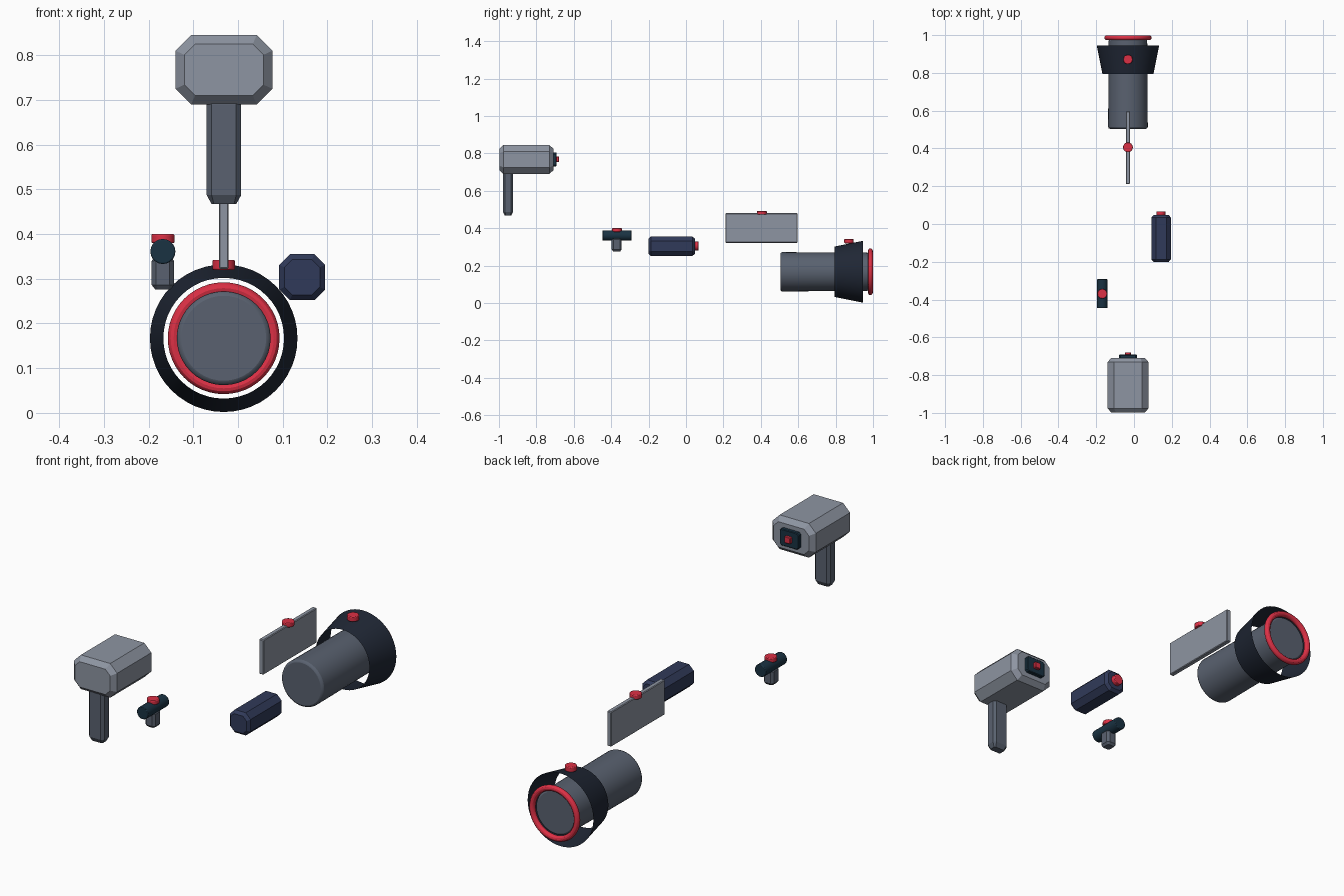
import bpy, bmesh
from math import pi, radians
from mathutils import Vector

if "Cube" in bpy.data.objects:
    bpy.data.objects.remove(bpy.data.objects["Cube"])

def mat(name, rgb):
    m = bpy.data.materials.new(name)
    m.diffuse_color = (*rgb, 1)
    m.use_nodes = True
    m.node_tree.nodes["Principled BSDF"].inputs["Base Color"].default_value = m.diffuse_color
    return m

RED = mat("red", (0.72, 0.03, 0.06))
NAVY = mat("navy", (0.03, 0.042, 0.10))
BLACK = mat("near_black", (0.014, 0.02, 0.035))
TEAL = mat("dark_teal", (0.01, 0.032, 0.055))
LIGHT = mat("light_grey", (0.27, 0.30, 0.36))
DARK = mat("dark_grey", (0.10, 0.12, 0.16))

def finish(ob, name, material, smooth=False):
    ob.name = name
    ob.data.materials.append(material)
    if smooth:
        bpy.ops.object.select_all(action='DESELECT')
        ob.select_set(True)
        bpy.context.view_layer.objects.active = ob
        bpy.ops.object.shade_smooth_by_angle(angle=radians(30))
    return ob

def prism(name, lo, hi, axis, chamfer, inset, depth, material):
    """Eight-sided bar along an axis (1 = y, 2 = z) with bevelled ends."""
    lo, hi = Vector(lo), Vector(hi)
    mid, half = (lo + hi) / 2, (hi - lo) / 2
    other = 2 if axis == 1 else 1
    bm = bmesh.new()
    rings = []
    length = half[axis]
    for t, d in ((-length, inset), (-length + depth, 0),
                 (length - depth, 0), (length, inset)):
        a, b = half[0] - d, half[other] - d
        c = max(chamfer - 0.55 * d, 0.001)
        ring = []
        for u, v in ((a, b - c), (a - c, b), (c - a, b), (-a, b - c),
                     (-a, c - b), (c - a, -b), (a - c, -b), (a, c - b)):
            p = mid.copy()
            p[0] += u
            p[other] += v
            p[axis] += t
            ring.append(bm.verts.new(p))
        rings.append(ring)
    for r0, r1 in zip(rings, rings[1:]):
        for i in range(8):
            j = (i + 1) % 8
            bm.faces.new((r0[i], r0[j], r1[j], r1[i]))
    bm.faces.new(rings[0])
    bm.faces.new(rings[-1])
    bmesh.ops.recalc_face_normals(bm, faces=bm.faces)
    me = bpy.data.meshes.new(name)
    bm.to_mesh(me)
    bm.free()
    ob = bpy.data.objects.new(name, me)
    bpy.context.collection.objects.link(ob)
    return finish(ob, name, material)

def cylinder(name, loc, r, length, material, axis='Z', sides=24, bevel=0.0, r2=None, ends='NGON'):
    """Round bar; r is the low end, r2 the high end of the axis."""
    rot = (-pi / 2, 0, 0) if axis == 'Y' else (0, 0, 0)
    bpy.ops.mesh.primitive_cone_add(vertices=sides, radius1=r, radius2=r if r2 is None else r2,
                                    depth=length, location=loc, rotation=rot, end_fill_type=ends)
    ob = bpy.context.object
    if bevel:
        mod = ob.modifiers.new("bevel", 'BEVEL')
        mod.width, mod.segments = bevel, 2
        mod.limit_method, mod.angle_limit = 'ANGLE', radians(40)
    return finish(ob, name, material, True)

# Handheld scanner: head, grip, screen and trigger light
X = -0.032
prism("scanner_head", (-0.14, -0.998, 0.69), (0.077, -0.709, 0.845), 1, 0.035, 0.02, 0.022, LIGHT)
prism("scanner_grip", (-0.07, -0.979, 0.467), (0.007, -0.924, 0.71), 2, 0.011, 0.011, 0.02, DARK)
prism("scanner_screen", (X - 0.048, -0.715, 0.731), (X + 0.048, -0.692, 0.806), 1, 0.008, 0.003, 0.003, TEAL)
prism("scanner_light", (X - 0.015, -0.697, 0.754), (X + 0.015, -0.679, 0.783), 1, 0.003, 0.002, 0.002, RED)

# Small sensor: tube, stem and button
cylinder("sensor_tube", (-0.168, -0.369, 0.361), 0.028, 0.154, TEAL, 'Y', 20, 0.003)
prism("sensor_stem", (-0.193, -0.397, 0.276), (-0.143, -0.344, 0.35), 2, 0.010, 0.008, 0.01, DARK)
cylinder("sensor_button", (-0.168, -0.369, 0.390), 0.026, 0.02, RED, bevel=0.003)

# Battery block with end button
prism("battery_block", (0.092, -0.201, 0.252), (0.195, 0.048, 0.355), 1, 0.024, 0.012, 0.013, NAVY)
cylinder("battery_button", (0.142, 0.055, 0.305), 0.024, 0.024, RED, 'Y', bevel=0.003)

# Upright plate with button
prism("flat_plate", (-0.043, 0.212, 0.322), (-0.021, 0.597, 0.48), 1, 0.003, 0.003, 0.003, LIGHT)
cylinder("plate_button", (X, 0.406, 0.482), 0.026, 0.02, RED, bevel=0.003)

# Canister with open flared collar, end ring and button
Z = 0.167
cylinder("canister_body", (X, 0.742, Z), 0.105, 0.476, DARK, 'Y', 40, 0.01, r2=0.102)
cylinder("canister_collar", (X, 0.870, Z), 0.135, 0.15, BLACK, 'Y', 48, r2=0.165, ends='NOTHING')
bpy.ops.mesh.primitive_torus_add(location=(X, 0.986, Z), rotation=(pi / 2, 0, 0), major_radius=0.112,
                                 minor_radius=0.013, major_segments=48, minor_segments=12)
finish(bpy.context.object, "canister_end_ring", RED, True)
cylinder("collar_button", (X, 0.871, 0.331), 0.025, 0.023, RED, bevel=0.003)
